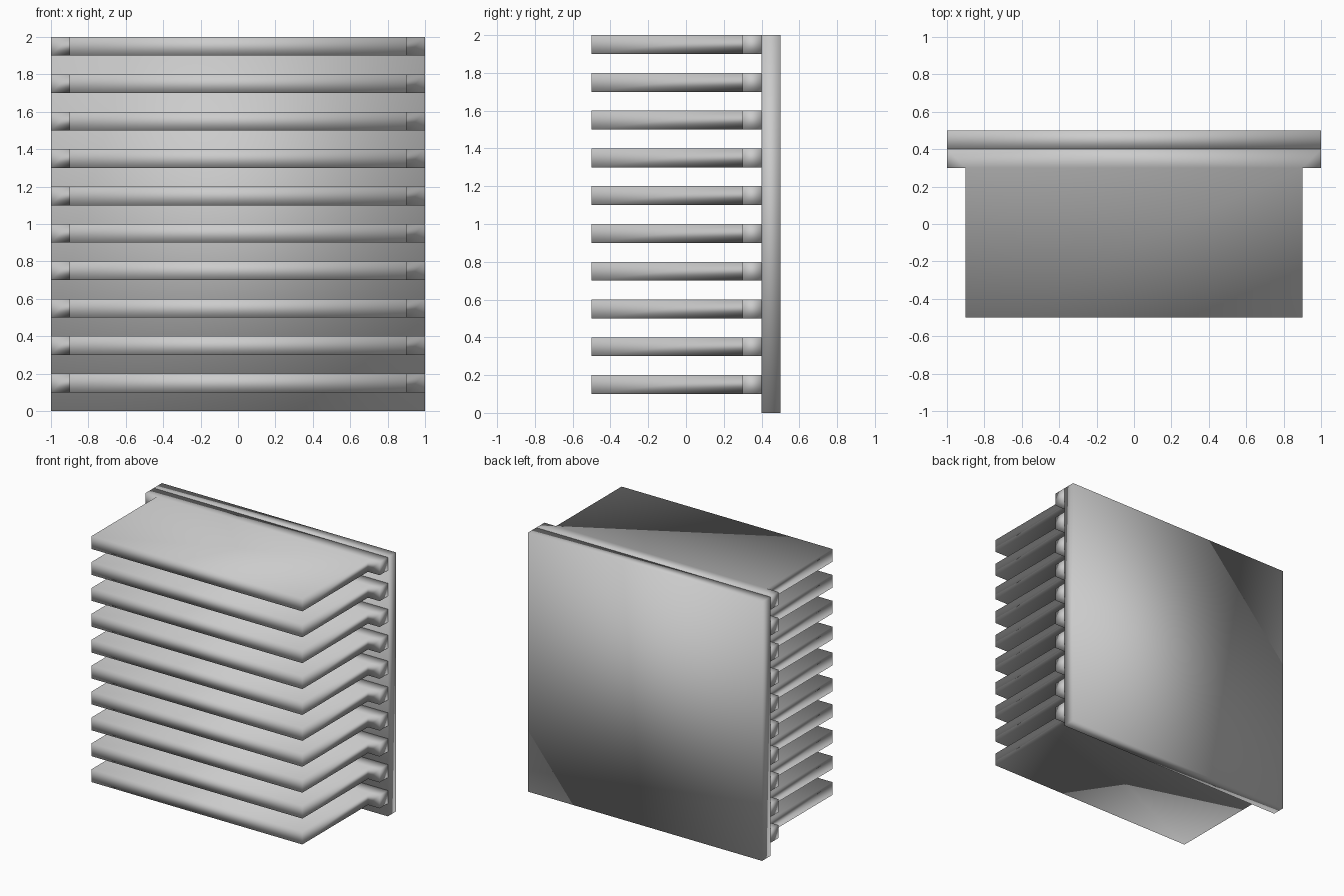
import bpy
import bmesh
from mathutils import Vector

if "Cube" in bpy.data.objects:
    bpy.data.objects.remove(bpy.data.objects["Cube"])


def make_part(name, rings, height, z):
    """Extrude flat outlines that share edges upwards into one smooth solid."""
    bm = bmesh.new()
    faces = [bm.faces.new([bm.verts.new((x, y, 0)) for x, y in ring]) for ring in rings]
    bmesh.ops.remove_doubles(bm, verts=bm.verts[:], dist=1e-4)
    result = bmesh.ops.extrude_face_region(bm, geom=bm.faces[:], use_keep_orig=True)
    top = [g for g in result["geom"] if isinstance(g, bmesh.types.BMVert)]
    bmesh.ops.translate(bm, verts=top, vec=Vector((0, 0, height)))
    bmesh.ops.recalc_face_normals(bm, faces=bm.faces[:])
    for f in bm.faces:
        f.smooth = True
    mesh = bpy.data.meshes.new(name)
    bm.to_mesh(mesh)
    bm.free()
    obj = bpy.data.objects.new(name, mesh)
    obj.location.z = z
    bpy.context.collection.objects.link(obj)
    return obj


# Upright back plate
make_part("back_plate", [[(-1, 0.4), (1, 0.4), (1, 0.5), (-1, 0.5)]], 2.0, 0)

# One fin: narrow blade with a wider mounting flange against the plate
blade = [(-0.9, -0.5), (0.9, -0.5), (0.9, 0.3), (-0.9, 0.3)]
flange = [(-1, 0.3), (-0.9, 0.3), (0.9, 0.3), (1, 0.3), (1, 0.4), (-1, 0.4)]
fins = make_part("cooling_fins", [blade, flange], 0.1, 0.1)

# Ten evenly stacked fins
array = fins.modifiers.new("stack", 'ARRAY')
array.count = 10
array.use_relative_offset = False
array.use_constant_offset = True
array.constant_offset_displace = (0, 0, 0.2)
